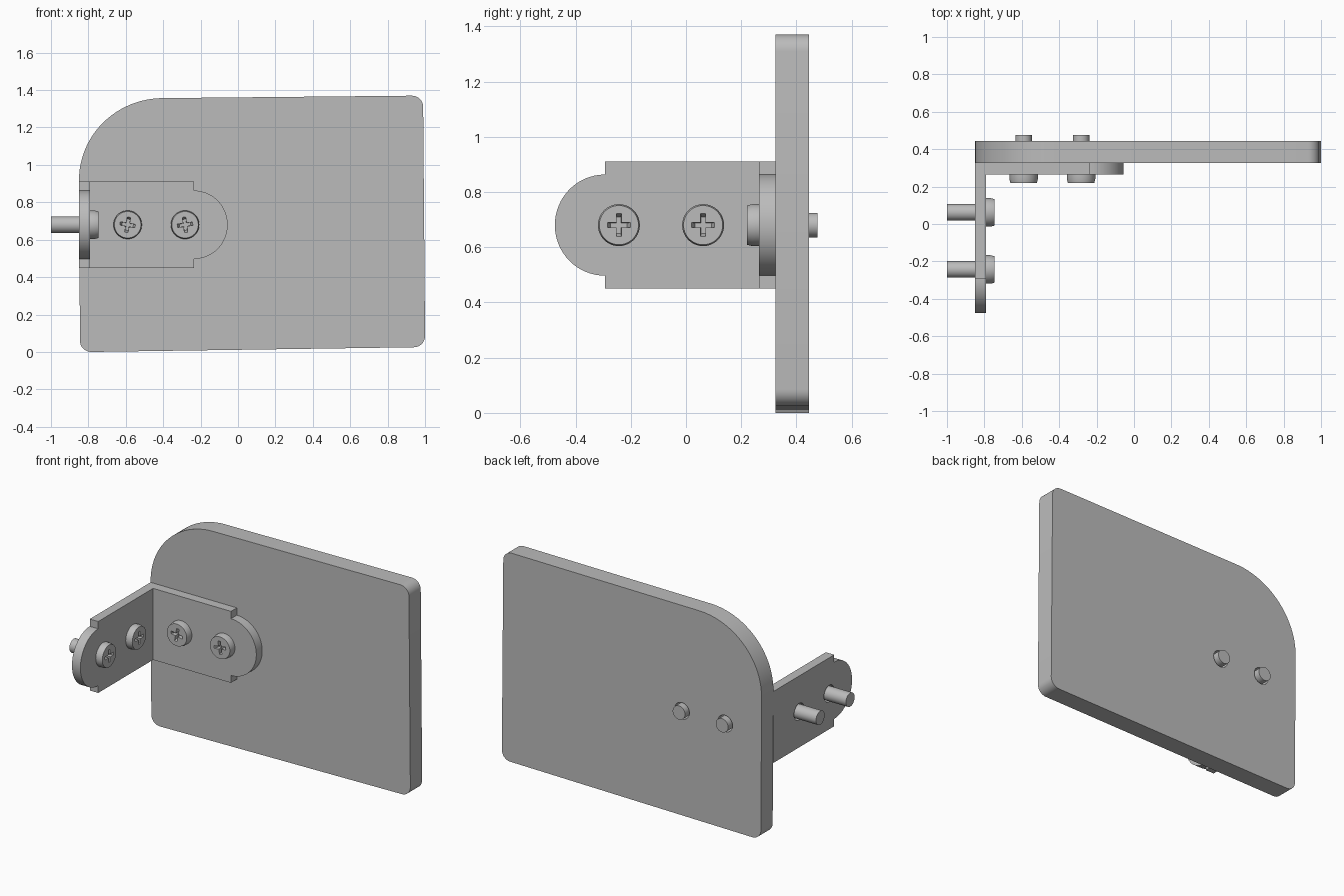
import bpy, bmesh
from math import sin, cos, pi, radians
from mathutils import Vector

if "Cube" in bpy.data.objects:
    bpy.data.objects.remove(bpy.data.objects["Cube"])

GREY = (0.5, 0.5, 0.5, 1)
steel = bpy.data.materials.new("plain grey")
steel.use_nodes = True
steel.diffuse_color = GREY
steel.node_tree.nodes["Principled BSDF"].inputs["Base Color"].default_value = GREY


def arc(cu, cv, ru, rv, start, end, steps):
    angles = [radians(start + (end - start) * i / steps) for i in range(steps + 1)]
    return [(cu + ru * cos(a), cv + rv * sin(a)) for a in angles]


def circle(u, v, r, steps=40):
    return arc(u, v, r, r, 0, 360, steps)[:-1]


def loft(name, rings, axis):
    """Skin a stack of (outline, depth) rings along the x or y axis and cap it."""
    bm = bmesh.new()
    loops = []
    for outline, d in rings:
        loops.append([bm.verts.new((d, u, v) if axis == "x" else (u, d, v))
                      for u, v in outline])
    for a, b in zip(loops, loops[1:]):
        for i in range(len(a)):
            j = (i + 1) % len(a)
            bm.faces.new((a[i], a[j], b[j], b[i]))
    bm.faces.new(loops[0])
    bm.faces.new(loops[-1])
    bmesh.ops.recalc_face_normals(bm, faces=bm.faces)
    mesh = bpy.data.meshes.new(name)
    bm.to_mesh(mesh)
    bm.free()
    mesh.materials.append(steel)
    obj = bpy.data.objects.new(name, mesh)
    bpy.context.collection.objects.link(obj)
    return obj


def combine(obj, tool, operation="DIFFERENCE"):
    """Apply a boolean and remove its tool."""
    mod = obj.modifiers.new("cut", "BOOLEAN")
    mod.object, mod.operation, mod.solver = tool, operation, "EXACT"
    bpy.context.view_layer.update()
    result = bpy.data.meshes.new_from_object(
        obj.evaluated_get(bpy.context.evaluated_depsgraph_get()))
    obj.modifiers.clear()
    obj.data = result
    bpy.data.objects.remove(tool)


def smooth(obj):
    bpy.ops.object.select_all(action="DESELECT")
    obj.select_set(True)
    bpy.context.view_layer.objects.active = obj
    bpy.ops.object.shade_smooth_by_angle(angle=radians(30))


MID = 0.68            # height of the screw row
SHANK, HEAD, HOLE = 0.044, 0.076, 0.053

# Panel with one large rounded corner
panel_outline = (arc(-0.40, 0.92, 0.45, 0.437, 180, 90, 24)
                 + arc(0.93, 1.31, 0.06, 0.06, 90, 0, 8)
                 + arc(0.94, 0.085, 0.06, 0.06, 0, -90, 8)
                 + arc(-0.785, 0.06, 0.06, 0.06, -90, -180, 8))
panel = loft("panel", [(panel_outline, 0.325), (panel_outline, 0.445)], "y")


# L-shaped bracket, each arm ending in a narrower rounded tab
def arm(name, root, shoulder, axis, lo, hi):
    sign = 1 if shoulder > root else -1
    outline = [(root, 0.45), (shoulder, 0.45)]
    outline += arc(shoulder, MID, 0.181 * sign, 0.183, -90, 90, 32)
    outline += [(shoulder, 0.91), (root, 0.91)]
    return loft(name, [(outline, lo), (outline, hi)], axis)


bracket = arm("bracket", -0.85, -0.236, "y", 0.265, 0.325)
combine(bracket, arm("side_arm", 0.325, -0.294, "x", -0.85, -0.79), "UNION")


# Cross-slotted screws
def cross(u, v, size, half, turn):
    quarter = [(size, -half), (size, half), (half, half)]
    points = []
    for k in range(4):
        a = k * pi / 2 + radians(turn)
        points += [(u + p * cos(a) - q * sin(a), v + p * sin(a) + q * cos(a))
                   for p, q in quarter]
    return points


def screw(name, u, axis, tip, seat, top, turn):
    step = top - seat
    body = loft(name, [(circle(u, MID, SHANK), tip),
                       (circle(u, MID, SHANK), seat),
                       (circle(u, MID, HEAD), seat),
                       (circle(u, MID, HEAD), seat + step * 0.55),
                       (circle(u, MID, HEAD - 0.005), top)], axis)
    slot = loft("slot_cutter", [(cross(u, MID, 0.043, 0.009, turn), top + step * 0.1),
                                (cross(u, MID, 0.03, 0.008, turn), top - step * 0.7)], axis)
    combine(body, slot)
    smooth(body)


for name, x, turn in (("outer", -0.59, -10), ("inner", -0.283, 8)):
    for target in (panel, bracket):
        hole = circle(x, MID, HOLE)
        combine(target, loft("hole_cutter", [(hole, 0.2), (hole, 0.5)], "y"))
    screw("panel_screw_" + name, x, "y", 0.477, 0.265, 0.22, turn)

for name, y in (("front", -0.243), ("rear", 0.062)):
    hole = circle(y, MID, HOLE)
    combine(bracket, loft("hole_cutter", [(hole, -0.9), (hole, -0.7)], "x"))
    screw("side_screw_" + name, y, "x", -1.0, -0.79, -0.747, 0)

smooth(panel)
smooth(bracket)
